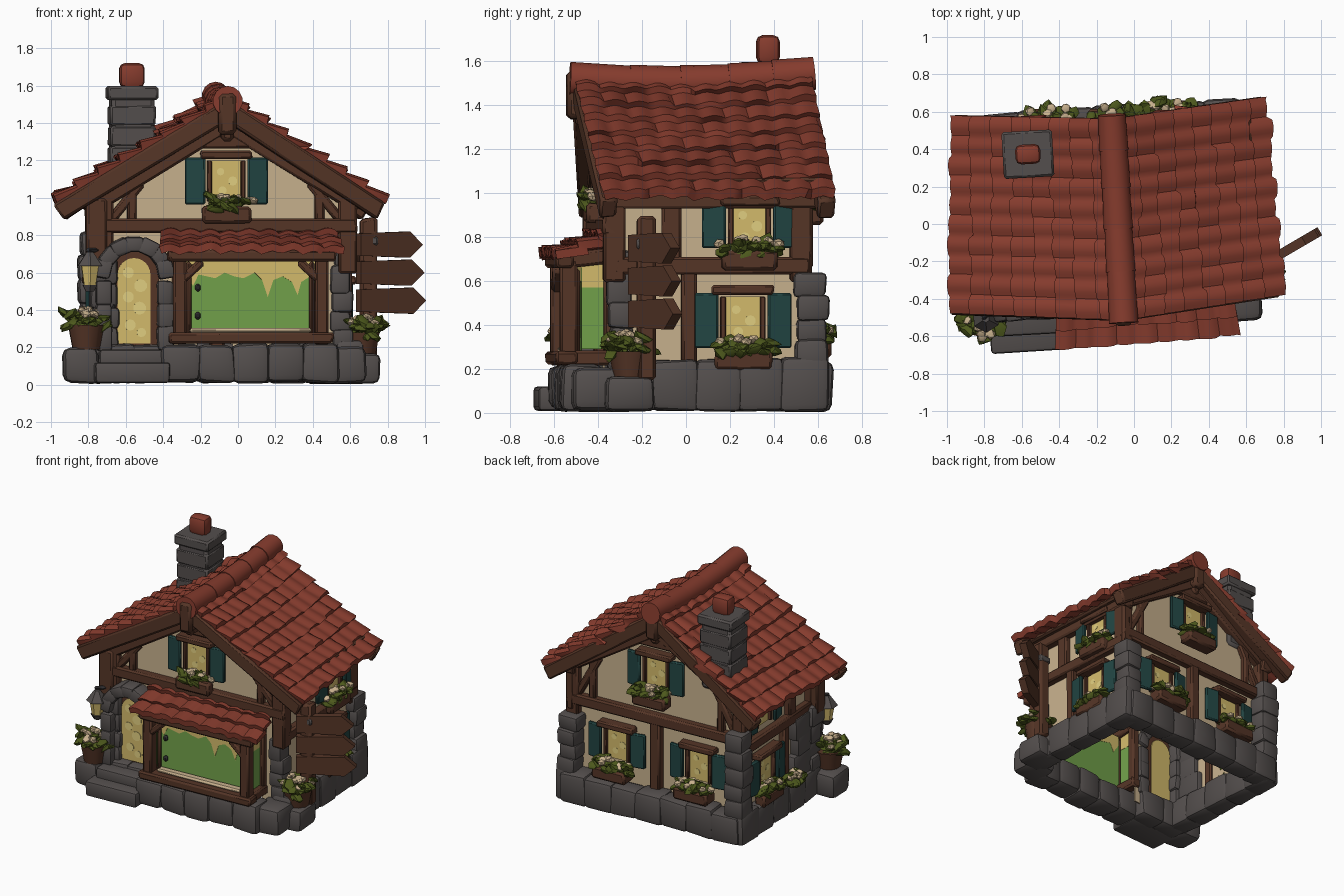
import bpy, bmesh, math, random
from mathutils import Matrix, Vector

if "Cube" in bpy.data.objects:
    bpy.data.objects.remove(bpy.data.objects["Cube"])
random.seed(4)
R = random.uniform
PI = math.pi
TURN = Matrix.Rotation(math.radians(3.3), 4, 'Z')   # the whole house stands slightly askew
COLS = dict(roof_red=(.24, .045, .027), stone_grey=(.088, .077, .074), wood_brown=(.092, .036, .02),
            plaster_cream=(.58, .44, .27), shutter_teal=(.016, .06, .056), glass_green=(.17, .36, .07),
            glow_yellow=(.66, .5, .15), pale_yellow=(.76, .63, .22), leaf_green=(.075, .1, .012),
            iron_dark=(.03, .028, .03))
RED, STONE, WOOD, CREAM, TEAL, GREEN, YEL, PALE, LEAF, IRON = COLS
groups = {}

def put(name, mat, bm, M=Matrix()):
    bmesh.ops.transform(bm, matrix=M, verts=bm.verts)
    bmesh.ops.recalc_face_normals(bm, faces=bm.faces)
    me = bpy.data.meshes.new("tmp")
    bm.to_mesh(me)
    bm.free()
    groups.setdefault((name, mat), bmesh.new()).from_mesh(me)
    bpy.data.meshes.remove(me)

def box(name, mat, c, s, M=Matrix(), bev=.01, jit=0, seg=1):
    bm = bmesh.new()
    bmesh.ops.create_cube(bm, size=1)
    for v in bm.verts:
        v.co = Vector([v.co[i] * s[i] * (1 + R(-jit, jit)) for i in range(3)])
    if bev:
        bmesh.ops.bevel(bm, geom=bm.edges, offset=min(bev, min(s) * .4), segments=seg, profile=.5, affect='EDGES')
    put(name, mat, bm, M @ Matrix.Translation(c))

def stone(name, c, s, M=Matrix()):
    box(name, STONE, c, s, M, min(s) * .2, .09, 2)

def beam(name, p0, p1, w, h, mat=WOOD):
    p0, p1 = Vector(p0), Vector(p1)
    q = (p1 - p0).to_track_quat('Y', 'Z').to_matrix().to_4x4()
    box(name, mat, (0, 0, 0), (w, (p1 - p0).length, h), Matrix.Translation((p0 + p1) / 2) @ q, .012, .03)

def tube(name, mat, p0, p1, r0, r1, n=12, M=Matrix()):
    p0, p1 = Vector(p0), Vector(p1)
    bm = bmesh.new()
    bmesh.ops.create_cone(bm, cap_ends=True, segments=n, radius1=r0, radius2=r1, depth=(p1 - p0).length)
    put(name, mat, bm, M @ Matrix.Translation((p0 + p1) / 2) @ (p1 - p0).to_track_quat('Z', 'Y').to_matrix().to_4x4())

def prism(name, mat, pts, y0, y1, M=Matrix(), shell=False):
    bm = bmesh.new()
    a, b = [[bm.verts.new((x, y, z)) for x, z in pts] for y in (y0, y1)]
    if not shell:      # a shell has no front and no bottom face
        bm.faces.new(a)
    bm.faces.new(b[::-1])
    for i in range(1 if shell else 0, len(pts)):
        j = (i + 1) % len(pts)
        bm.faces.new((a[i], b[i], b[j], a[j]))
    put(name, mat, bm, M)

def tiles(name, t0, t1, b0, b1, rows, cols, step, wave, thick, sag=0):
    t0, t1, b0, b1 = map(Vector, (t0, t1, b0, b1))
    n = (b0 - t0).cross(t1 - t0).normalized()
    n = n if n.z > 0 else -n
    bm, grid, k = bmesh.new(), [], 6
    for r in range(rows):
        lift = [R(-.35, .35) for _ in range(cols + 1)]
        slip = [R(-.014, .014) for _ in range(cols + 1)]
        for e in (0, 1):
            line = []
            for i in range(cols * k + 1):
                v, c = i / (cols * k), i // k
                u = (r + e) / rows + e * slip[c]
                p = t0.lerp(t1, v).lerp(b0.lerp(b1, v), u)
                p.z -= sag * math.sin(PI * v) * (1 - u)
                line.append(bm.verts.new(p + n * (e * step * (1 + lift[c]) + wave * abs(math.sin(PI * cols * v)) ** 1.3)))
            grid.append(line)
    for a, b in zip(grid, grid[1:]):
        for i in range(len(a) - 1):
            bm.faces.new((a[i], a[i + 1], b[i + 1], b[i]))
    bmesh.ops.recalc_face_normals(bm, faces=bm.faces)
    if sum(f.normal.z for f in bm.faces) < 0:
        bmesh.ops.reverse_faces(bm, faces=bm.faces)
    bmesh.ops.solidify(bm, geom=bm.faces[:], thickness=thick)
    put(name, RED, bm)

def foliage(name, M, c, s, n=26, flowers=10):
    for i in range(n + flowers):
        bm = bmesh.new()
        bmesh.ops.create_icosphere(bm, subdivisions=1, radius=1)
        fl = i >= n
        a, r = R(0, 2 * PI), math.sqrt(R(0, 1))
        p = Vector((c[0] + s[0] * r * math.cos(a), c[1] + s[1] * r * math.sin(a), c[2] + s[2] * ((1.1 - r * .7) if fl else R(-.7, .7))))
        if not fl:
            for v in bm.verts:
                v.co *= R(.75, 1.25)
        d = (.028, .028, .022) if fl else (.05, .034, .022)
        rot = Matrix.Rotation(R(0, 6), 4, 'Z') @ Matrix.Rotation(R(-.7, .7), 4, 'Y')
        put(name + ("_flowers" if fl else "_leaves"), CREAM if fl else LEAF, bm, M @ Matrix.Translation(p) @ rot @ Matrix.Diagonal((*d, 1)))

def window(name, pos, ang, w=.17, h=.22, shut=.11, plants=True, out=0):
    M = Matrix.Translation(pos) @ Matrix.Rotation(math.radians(ang), 4, 'Z')
    box(name + "_glass", YEL, (0, -.012, 0), (w, .008, h), M, 0)
    for x, z, r in ((-.03, .05, .02), (.035, .0, .025), (-.02, -.05, .022)):
        tube(name + "_glints", PALE, (x, -.014, z), (x, -.018, z), r, r, 10, M)
    for s in (-1, 1):
        box(name + "_frame", WOOD, (s * w / 2, -.02, 0), (.024, .04, h), M, .005)
        Ms = M @ Matrix.Translation((s * (w / 2 + shut / 2 + .022), -.035, 0)) @ Matrix.Rotation(s * .15, 4, 'Z')
        box(name + "_shutters", TEAL, (0, 0, 0), (shut, .028, h + .03), Ms, .008)
    box(name + "_lintel", WOOD, (0, -.035, h / 2 + .03), (w + .1, .08, .045), M, .01, .05)
    if plants:
        box(name + "_flower_box", WOOD, (0, -.055 - out * .8, -h / 2 - .07), (w + .08, .08 + out, .09), M, .015, .05)
        foliage(name, M, (0, -.06 - out, -h / 2 - .012), (w / 2 + .06, .04 + out / 2, .042))

# Plaster shell, open underneath; the front wall has openings for the door and the shop window
CX, XL, XR, YF, YB, DX = -.085, -.74, .565, -.36, .49, -.58
gable = [(XR, .1), (XR, 1.05), (CX, 1.44), (XL, 1.05)]
prism("plaster_walls", CREAM, [(XL, .1)] + gable, YF, YB, shell=True)
prism("plaster_front", CREAM, [(XL, .1), (DX - .13, .1), (DX - .13, .7), (DX + .13, .7), (DX + .13, .1), (-.34, .1),
                               (-.34, .72), (.41, .72), (.41, .1)] + gable, YF, YF + .01)

# Stone plinth around the foot of the walls
def course(p, q, n, h, d):
    p, q = Vector((*p, 0)), Vector((*q, 0))
    M = Matrix.Rotation(math.atan2(q.y - p.y, q.x - p.x), 4, 'Z')
    for i in range(n):
        hh = h * R(.93, 1.05)
        stone("stone_plinth", (0, 0, hh / 2 + .012), ((q - p).length / n * 1.12, d * R(.93, 1.07), hh), Matrix.Translation(p.lerp(q, (i + .5) / n)) @ M)
course((XL - .04, YB + .065), (XR + .04, YB + .065), 7, .22, .16)
course((XR + .01, YF - .02), (XR + .01, YB + .11), 5, .23, .15)
course((XL - .01, YF - .02), (XL - .01, YB + .11), 5, .22, .15)
course((XL - .04, YF - .03), (-.4, YF - .03), 2, .2, .14)
course((-.43, -.5), (.5, -.5), 5, .21, .2)
stone("plinth_corner", (.55, -.44, .105), (.22, .22, .19))
stone("pot_ledge_left", (-.87, -.43, .1), (.19, .21, .19))
stone("pot_ledge_right", (.64, -.3, .085), (.2, .22, .16))

# Corner stacks of stones
for x, y, top, w in ((XL, YF, .6, .15), (XR - .03, YF + .03, .66, .11), (XL, YB + .05, .74, .15), (XR, YB + .05, .6, .14)):
    z = .2
    while z < top:
        h = R(.09, .14)
        stone("corner_stones", (x + R(-.01, .01), y + R(-.01, .01), z + h / 2), (w * R(.92, 1.1), w * R(.92, 1.1), h * 1.12))
        z += h
for y, z in ((-.2, .3), (-.24, .45), (-.22, .58)):   # rough masonry at the front of the left wall
    stone("side_masonry", (XL - .01, y, z), (.1, .22, .17))

# Timber framing on both gables
for y, s in ((YF, -1), (YB, 1)):
    yy = y + s * .015
    zb = .85 if s < 0 else .74
    beam("gable_cross_beam", (XL - .05, yy, zb), (XR + .05, yy, zb), .08, .08)
    beam("gable_collar_beam", (CX - .22, yy, 1.3), (CX + .22, yy, 1.3), .06, .07)
    for x, o in ((XL, -1), (XR, 1)):
        beam("gable_rafter", (x, yy, 1.0), (CX, yy, 1.4), .07, .1)
        beam("corner_post", (x, y, .6), (x, y, 1.05), .1, .1)
        beam("gable_stud", (x - o * .15, yy, zb), (x - o * .15, yy, 1.1), .05, .05)
        beam("gable_brace", (x - o * .02, yy, .75 if s > 0 else .86), (x - o * .2, yy, 1.08), .05, .05)
beam("back_center_post", (CX, YB + .012, .2), (CX, YB + .012, .73), .08, .08)
beam("front_left_post", (XL - .04, YF - .01, .62), (XL - .04, YF - .01, 1.0), .11, .11)
# Timber framing on the long sides
for x, s in ((XL, -1), (XR, 1)):
    xx = x + s * .012
    beam("side_beam", (xx, YF, .67), (xx, YB + .05, .67), .08, .08)
    beam("side_top_beam", (xx, YF - .04, .97), (xx, YB + .08, .97), .09, .08)
    for y in (-.1, .5):
        beam("side_post", (xx, y, .66), (xx, y, .98), .06, .09)
    beam("side_lower_post", (xx, -.02, .2), (xx, -.02, .66), .06, .07)

# Roof: two tiled slopes, ridge tiles, verge boards and eave beams
tf, tb = (CX, -.51, 1.53), (CX, .57, 1.555)
eaves = {-1: ((-1.0, -.42, .99), (-.93, .635, .99)), 1: ((.765, -.425, .99), (.735, .64, .99))}
for s, (ef, eb) in eaves.items():
    tiles("roof_tiles", tf, tb, ef, eb, 8, 10, .028, .014, .045, .03)
    beam("verge_board_front", (CX, -.475, 1.465), (ef[0] + -s * .02, ef[1] + .03, .925), .08, .1)
    beam("verge_board_back", (CX, .53, 1.48), (eb[0] - s * .02, eb[1] - .04, .925), .08, .1)
    beam("eave_purlin", (s * .7 + CX, -.4, 1.03), (s * .7 + CX, .58, 1.03), .08, .08)
ys = [-.525, -.25, -.02, .2, .4, .58]
for a, b in zip(ys, ys[1:]):
    za, zb = [1.518 + .025 * (y + .525) - .028 * math.sin((y + .525) / 1.1 * PI) for y in (a, b)]
    tube("ridge_tiles", RED, (CX, a, za), (CX, b + .01, zb), .08, .075, 14)
for y, s in ((-.5, -1), (.55, 1)):
    box("ridge_end_block", WOOD, (CX, y, 1.45), (.1, .08, .22), bev=.02, jit=.06)
    box("ridge_bracket", WOOD, (CX, y - s * .05, 1.36), (.07, .1, .12), bev=.02, jit=.06)

# Chimney
CH = (-.545, .405)
box("chimney_shaft", STONE, (*CH, 1.3), (.23, .22, .5), bev=.02, jit=.02)
for z in (1.22, 1.33, 1.44):
    box("chimney_courses", STONE, (*CH, z), (.245, .23, .11), bev=.012, jit=.02)
box("chimney_cap", STONE, (*CH, 1.56), (.27, .25, .075), bev=.012)
box("chimney_pot", RED, (*CH, 1.655), (.135, .105, .13), bev=.03, seg=2)

# Windows
window("front_gable_window", (CX, YF, 1.09), 0, .18, .22)
window("back_gable_window", (CX, YB, 1.08), 180, .18, .22, out=.03)
for x in (-.42, .22):
    window("back_window", (x, YB, .475), 180, .18, out=.045)
for x, a in ((XR, 90), (XL, -90)):
    window("side_lower_window", (x, .225, .42), a, .18)
    window("side_upper_window", (x, .255, .85), a, .17, .17, plants=a > 0)
foliage("left_side_plant", Matrix(), (XL - .08, -.05, .26), (.05, .08, .05))

# Shop window bay with a small tiled roof
for x in (-.345, .415):
    beam("bay_post", (x, -.56, .22), (x, -.56, .7), .07, .08)
    beam("bay_back_post", (x, -.37, .22), (x, -.37, .74), .06, .06)
    beam("bay_side_beam", (x, -.6, .69), (x, -.34, .72), .07, .07)
    beam("bay_side_sill", (x, -.6, .25), (x, -.34, .25), .08, .07)
    i = 1 if x < 0 else -1
    beam("bay_brace", (x, -.57, .55), (x + i * .12, -.57, .66), .05, .045)
    box("bay_side_glass", GREEN, (x, -.43, .44), (.008, .14, .3), bev=0)
    box("bay_side_curtain", YEL, (x, -.43, .63), (.012, .14, .12), bev=0)
    beam("bay_inner_frame", (x + i * .05, -.52, .27), (x + i * .05, -.52, .66), .03, .03)
beam("bay_sill", (-.4, -.57, .25), (.47, -.57, .25), .1, .06)
beam("bay_lintel", (-.41, -.58, .69), (.48, -.58, .69), .08, .06)
beam("bay_counter", (-.29, -.54, .29), (.36, -.54, .29), .06, .025, CREAM)
box("bay_glass", GREEN, (.035, -.5, .46), (.72, .004, .4), bev=0)
prism("bay_drips", YEL, [(-.32, .67), (-.32, .6), (-.27, .53), (-.24, .59), (-.15, .57), (-.1, .6), (-.05, .58), (0, .57), (.06, .6),
                         (.1, .56), (.13, .47), (.16, .56), (.21, .58), (.26, .55), (.29, .48), (.31, .55), (.39, .6), (.39, .67)], -.505, -.496)
for z in (.37, .52):
    box("bay_latches", IRON, (-.245, -.52, z), (.03, .03, .04))
tiles("bay_roof", (-.43, -.33, .83), (.5, -.33, .83), (-.46, -.64, .715), (.535, -.615, .715), 3, 9, .026, .016, .04)

# Arched doorway with steps
def arch(r, z0, zc=.59):
    return [(DX - r, z0), (DX + r, z0)] + [(DX + r * math.cos(a * PI / 12), zc + r * math.sin(a * PI / 12)) for a in range(13)]
prism("door", WOOD, arch(.135, .19), -.39, -.35)
for y in (-.398, -.35):     # the door glass shows outside and inside
    prism("door_glass", YEL, arch(.088, .22), y, y + .007)
for x, z, r in ((-.03, .6, .03), (.035, .53, .035), (-.03, .47, .03), (.03, .41, .035), (-.02, .32, .03), (.04, .28, .025)):
    tube("door_glints", PALE, (DX + x, -.397, z), (DX + x, -.401, z), r, r, 10)
box("door_handle", IRON, (DX - .11, -.4, .42), (.02, .03, .06))
for s in (-1, 1):
    for z in (.25, .37, .49):
        stone("door_jamb_stones", (DX + s * .165, -.4, z), (.085, .16, .13))
for i in range(7):
    a = (i + .5) * PI / 7
    M = Matrix.Translation((DX + .17 * math.cos(a), -.4, .58 + .17 * math.sin(a))) @ Matrix.Rotation(-a, 4, 'Y')
    stone("door_arch_stones", (0, 0, 0), (.085, .16, .1), M)
box("door_step_lower", STONE, (DX - .02, -.54, .065), (.4, .22, .11), bev=.018, jit=.02, seg=2)
box("door_step_upper", STONE, (DX - .015, -.46, .14), (.36, .2, .1), bev=.018, jit=.02, seg=2)

# Lantern by the door
LX, LY = -.82, -.46
beam("lantern_arm", (-.76, -.4, .72), (LX - .02, LY, .72), .025, .025, IRON)
tube("lantern_roof", STONE, (LX, LY, .635), (LX, LY, .71), .075, .02, 6)
tube("lantern_light", YEL, (LX, LY, .535), (LX, LY, .635), .036, .052, 6)
tube("lantern_foot", STONE, (LX, LY, .5), (LX, LY, .535), .025, .045, 6)

# Potted plants
for x, y, z in ((-.84, -.46, .19), (.645, -.29, .15)):
    tube("plant_pot", WOOD, (x, y, z), (x, y, z + .13), .075, .1, 10)
    foliage("pot_plant", Matrix(), (x, y - .01, z + .155), (.115, .105, .06), 36, 12)

# Signpost with three blank arrow boards
box("sign_post", WOOD, (.685, -.22, .52), (.09, .085, .73), bev=.015, jit=.05)
box("sign_band", STONE, (.685, -.22, .77), (.1, .095, .05), bev=.01)
for z, l in ((.75, .315), (.6, .325), (.45, .335)):
    M = Matrix.Translation((.69, -.245, z)) @ Matrix.Rotation(math.radians(27), 4, 'Z')
    prism("sign_boards", WOOD, [(-.07, -.06), (l - .08, -.07), (l, 0), (l - .08, .07), (-.07, .06)], -.028, .022, M)

# Turn every gathered part into an object
for n, c in COLS.items():
    bpy.data.materials.new(n).diffuse_color = (*c, 1)
for (name, mat), bm in groups.items():
    me = bpy.data.meshes.new(name)
    bm.to_mesh(me)
    bm.free()
    me.transform(TURN)
    me.materials.append(bpy.data.materials[mat])
    ob = bpy.data.objects.new(name, me)
    bpy.context.collection.objects.link(ob)
    ob.select_set(True)
    bpy.context.view_layer.objects.active = ob
bpy.ops.object.shade_smooth_by_angle(angle=math.radians(40))

for m in bpy.data.materials:
    if m.users and not m.is_grease_pencil:
        m.use_nodes = True
        m.node_tree.nodes["Principled BSDF"].inputs["Base Color"].default_value = m.diffuse_color
